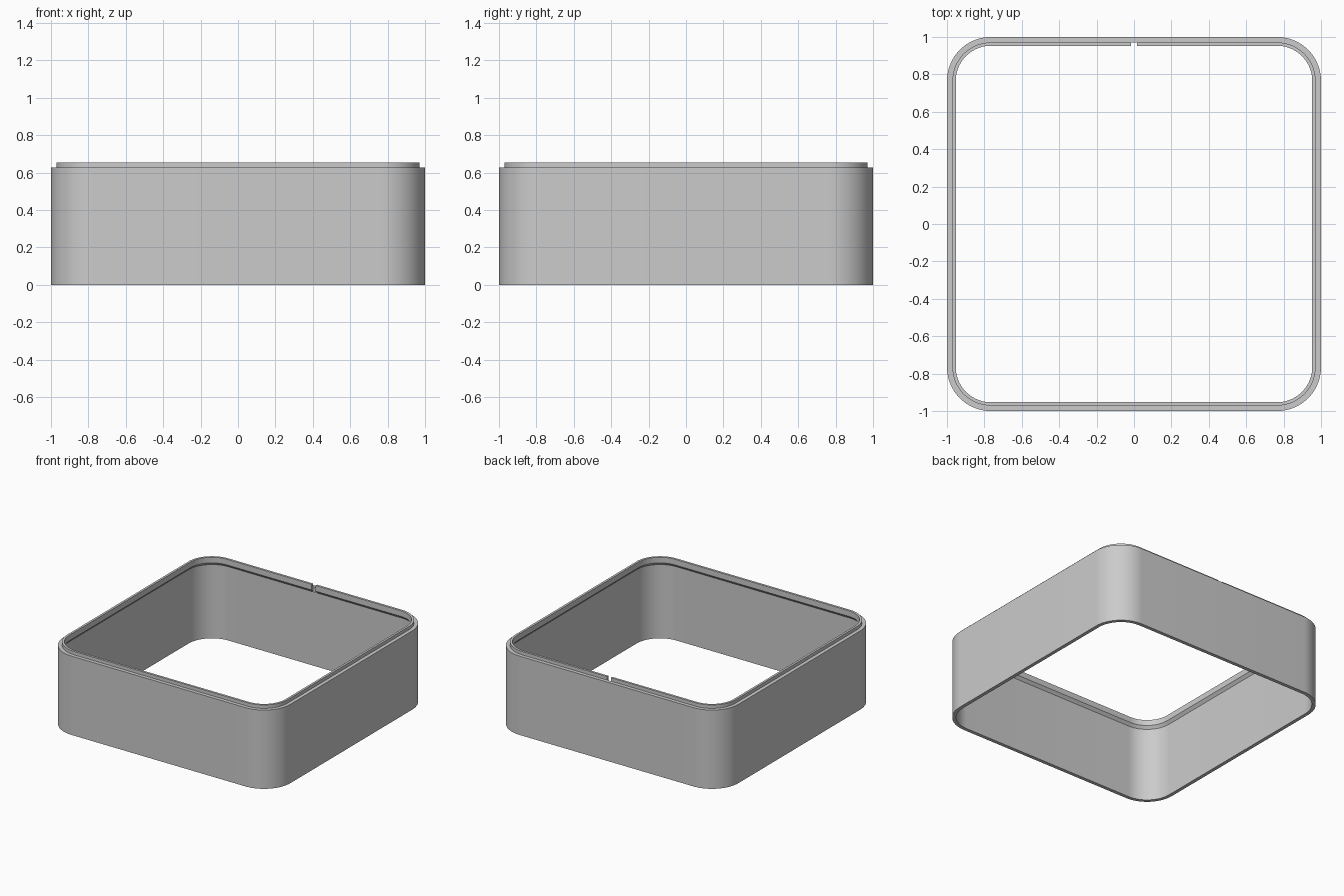
import bpy, bmesh, math

cube = bpy.data.objects.get("Cube")
if cube:
    bpy.data.objects.remove(cube, do_unlink=True)

grey = bpy.data.materials.new("plain_grey")
grey.use_nodes = True
colour = (0.6, 0.6, 0.6, 1)
grey.diffuse_color = colour
grey.node_tree.nodes["Principled BSDF"].inputs["Base Color"].default_value = colour

CORNER = 0.765      # centre of every corner arc
STEPS = 20          # segments per corner
HEIGHT = 0.655


def rounded_ring(bm, half, z):
    """Rounded square ring of vertices, concentric at the corners."""
    radius = half - CORNER
    ring = []
    for quarter, (sx, sy) in enumerate([(1, 1), (-1, 1), (-1, -1), (1, -1)]):
        for i in range(STEPS + 1):
            a = math.pi / 2 * (quarter + i / STEPS)
            ring.append(bm.verts.new((sx * CORNER + radius * math.cos(a),
                                      sy * CORNER + radius * math.sin(a), z)))
    return ring


# Wall cross-section: outer face, step, raised lip, inner rim, chamfer, inner wall
profile = [(1.0, 0), (1.0, 0.628), (0.971, 0.628), (0.971, HEIGHT),
           (0.953, HEIGHT), (0.953, 0.61), (0.972, 0.588), (0.972, 0)]

bm = bmesh.new()
rings = [rounded_ring(bm, half, z) for half, z in profile]
for lower, upper in zip(rings, rings[1:] + rings[:1]):
    for i in range(len(lower)):
        j = (i + 1) % len(lower)
        bm.faces.new((lower[i], lower[j], upper[j], upper[i]))
bmesh.ops.recalc_face_normals(bm, faces=bm.faces)
mesh = bpy.data.meshes.new("square_frame")
bm.to_mesh(mesh)
bm.free()
frame = bpy.data.objects.new("square_frame", mesh)
bpy.context.collection.objects.link(frame)
mesh.materials.append(grey)

# Small notch through the lip in the middle of the back
bpy.ops.mesh.primitive_cube_add(size=1, location=(0, 0.9357, 0.63))
cutter = bpy.context.object
cutter.name = "notch_cutter"
cutter.scale = (0.034, 0.0716, 0.16)
cutter.hide_render = True
cutter.data.materials.append(grey)

notch = frame.modifiers.new("notch", 'BOOLEAN')
notch.operation = 'DIFFERENCE'
notch.solver = 'EXACT'
notch.object = cutter

bpy.ops.object.select_all(action='DESELECT')
frame.select_set(True)
bpy.context.view_layer.objects.active = frame
bpy.ops.object.modifier_apply(modifier=notch.name)
bpy.data.objects.remove(cutter, do_unlink=True)
bpy.ops.object.shade_smooth_by_angle(angle=math.radians(30))
